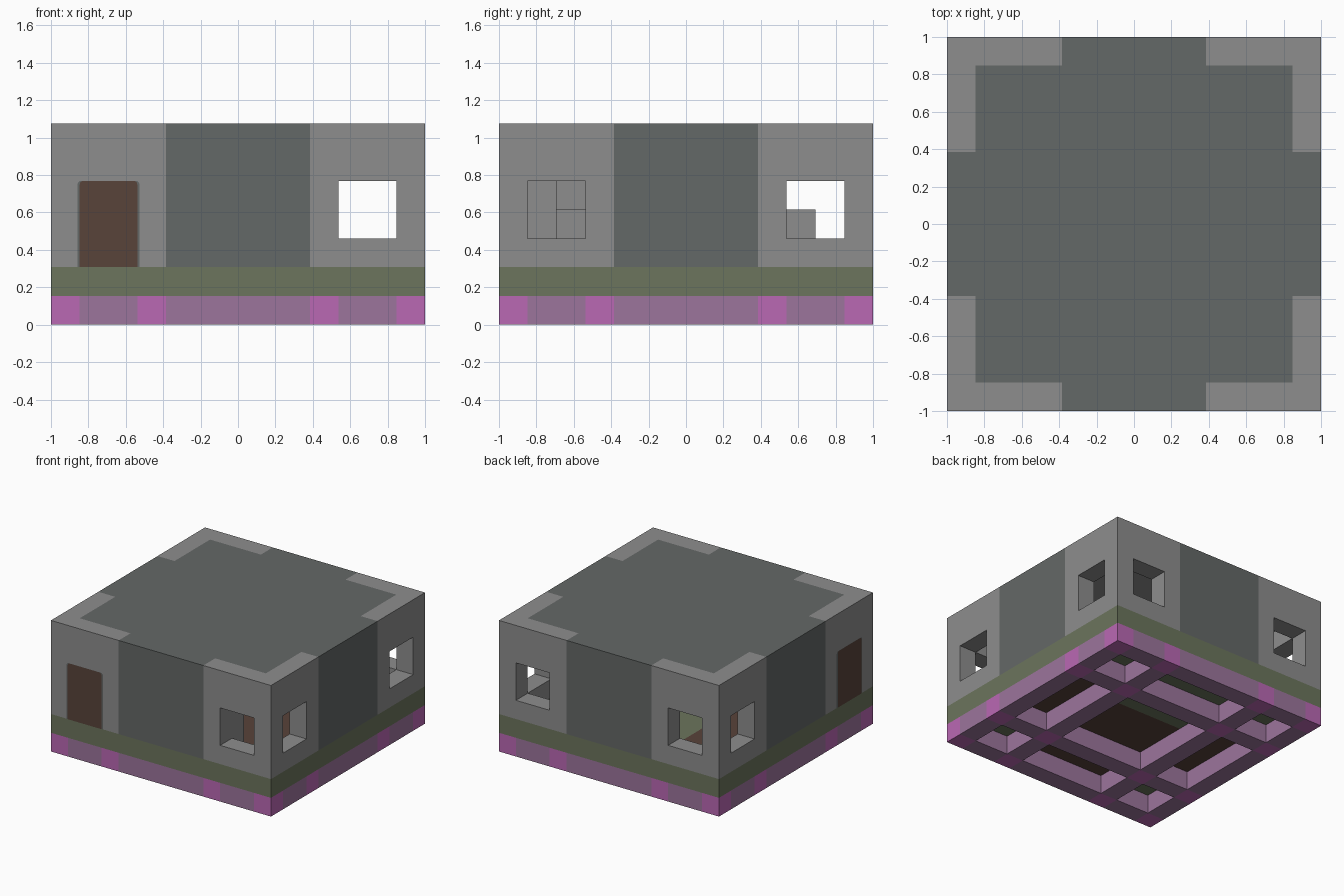
import bpy, bmesh

cube = bpy.data.objects.get("Cube")
if cube:
    bpy.data.objects.remove(cube)

U = 2 / 13  # building module: 13 modules wide, 7 high


def material(name, rgb):
    lin = [((c / 255 + 0.055) / 1.055) ** 2.4 for c in rgb] + [1]
    m = bpy.data.materials.new(name)
    m.use_nodes = True
    m.diffuse_color = lin
    m.node_tree.nodes["Principled BSDF"].inputs["Base Color"].default_value = lin
    return m


MATS = [material("light stone", (141, 141, 141)),
        material("dark stone", (100, 104, 103)),
        material("moss green", (108, 117, 93)),
        material("brown wood", (88, 67, 58)),
        material("mauve", (156, 117, 156)),
        material("magenta", (186, 104, 180))]
LIGHT, DARK, GREEN, BROWN, MAUVE, MAGENTA = range(len(MATS))


def finish(name, bm):
    mesh = bpy.data.meshes.new(name)
    bm.to_mesh(mesh)
    bm.free()
    for m in MATS:
        mesh.materials.append(m)
    ob = bpy.data.objects.new(name, mesh)
    bpy.context.collection.objects.link(ob)
    return ob


def cells(name, xs, ys, zs, solid, paint):
    """Outer skin of the solid cells between the given module lines."""
    cuts = (xs, ys, zs)
    size = [len(c) - 1 for c in cuts]
    bm, verts = bmesh.new(), {}

    def filled(i):
        return all(0 <= a < n for a, n in zip(i, size)) and solid(*i)

    def vert(k):
        if k not in verts:
            x, y, z = (cuts[a][k[a]] * U for a in range(3))
            verts[k] = bm.verts.new((x - 1, y - 1, z))
        return verts[k]

    for i in [(x, y, z) for x in range(size[0]) for y in range(size[1]) for z in range(size[2])]:
        if not filled(i):
            continue
        for axis in range(3):
            for side in (0, 1):
                near = list(i)
                near[axis] += 2 * side - 1
                if filled(near):
                    continue
                b, c = (axis + 1) % 3, (axis + 2) % 3
                ring = []
                for db, dc in ((0, 0), (1, 0), (1, 1), (0, 1)):
                    k = list(i)
                    k[axis] += side
                    k[b] += db
                    k[c] += dc
                    ring.append(vert(tuple(k)))
                face = bm.faces.new(ring if side else ring[::-1])
                outer = not 0 <= near[axis] < size[axis]
                face.material_index = paint(i, axis, side, outer)
    return finish(name, bm)


LINES = [0, 1, 3, 4, 9, 10, 12, 13]
EDGE = (0, 6)

# Foundation: crossing beams with bright crossings
cells("foundation_beams", LINES, LINES, [0, 1],
      lambda x, y, z: x % 2 == 0 or y % 2 == 0,
      lambda i, axis, side, outer: MAGENTA if i[0] % 2 == 0 and i[1] % 2 == 0 else MAUVE)

# Floor: green slab with wooden boards in the middle
FX = [0, 1, 3, 4, 8, 9, 10, 12, 13]
FY = [0, 1, 3, 4, 7, 9, 10, 12, 13]


def floor_paint(i, axis, side, outer):
    x, y = i[0], i[1]
    inside = 0 < x < 7 and 0 < y < 7
    boards = 2 <= x <= 5 or 2 <= y <= 5
    rug = x == 3 and y >= 4
    return BROWN if axis == 2 and inside and boards and not rug else GREEN


cells("floor_slab", FX, FY, [1, 2], lambda x, y, z: True, floor_paint)


# Walls: windows near the corners, the front right corner holds the doors
def wall_solid(x, y, z):
    if x not in EDGE and y not in EDGE:
        return False
    window = z == 1 and ((y in EDGE and x == 5) or (y == 6 and x == 1)
                         or (x in EDGE and y == 5) or (x == 6 and y == 1))
    return not window


def wall_paint(i, axis, side, outer):
    return DARK if outer and axis < 2 and i[1 - axis] == 3 else LIGHT


cells("walls", LINES, LINES, [2, 3, 5, 6], wall_solid, wall_paint)


# Roof: dark cross-shaped field with light corners
def roof_paint(i, axis, side, outer):
    if axis < 2:
        return wall_paint(i, axis, side, outer)
    field = 3 in i[:2] or (i[0] not in EDGE and i[1] not in EDGE)
    return DARK if side and field else LIGHT


cells("roof", LINES, LINES, [6, 7], lambda x, y, z: True, roof_paint)


# Inner pier and low benches
def block(name, x, y, z, mat):
    cells(name, x, y, z, lambda *i: True, lambda *a: mat)


block("inner_pier", (3, 10), (1, 2), (2, 6), LIGHT)
block("front_bench", (5, 9), (2, 3), (2, 4), LIGHT)
block("back_bench", (5, 9), (10, 11), (2, 4), LIGHT)


# Doors: thin rounded plates with a narrow dark surround
def plate(name, on_side, grow, depth, mat):
    bm = bmesh.new()
    lo, hi, base, top = U - 1 - grow, 3 * U - 1 + grow, 2 * U, 5 * U
    ring = []
    for t, z in ((lo, base), (hi, base), (hi, top), (lo, top)):
        ring.append(bm.verts.new((-1 - depth, t, z) if on_side else (t, -1 - depth, z)))
    face = bm.faces.new(ring[::-1] if on_side else ring)
    bmesh.ops.bevel(bm, geom=ring[2:], offset=0.02, segments=3, profile=0.5, affect='VERTICES')
    for f in bm.faces:
        f.material_index = mat
    finish(name, bm)


for label, on_side in (("front", False), ("side", True)):
    plate(label + "_door_surround", on_side, 0.012, 0.001, DARK)
    plate(label + "_door", on_side, 0, 0.003, BROWN)
